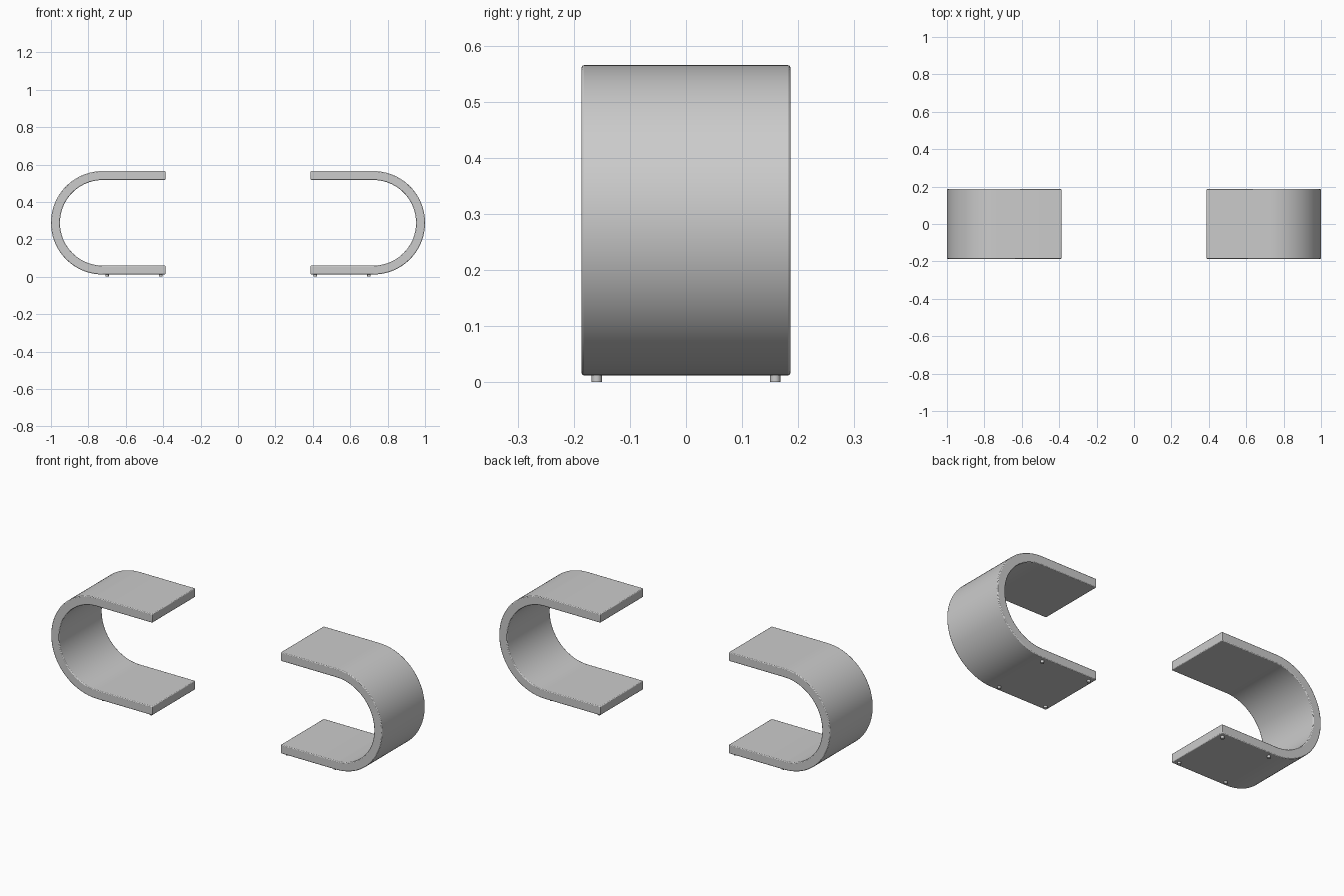
import bpy, bmesh
from math import sin, cos, pi, radians

cube = bpy.data.objects.get("Cube")
if cube:
    bpy.data.objects.remove(cube, do_unlink=True)

OUTER, THICK = 0.2765, 0.048       # bend radius and sheet thickness
CX, CZ = 1 - OUTER, 0.2885         # bend centre
END_X, HALF_W = 0.388, 0.186       # open end and half depth
BOTTOM = CZ - OUTER
STEPS = 48

grey = bpy.data.materials.new("light grey")
grey.use_nodes = True
colour = (0.6, 0.6, 0.6, 1)
grey.diffuse_color = colour
grey.node_tree.nodes["Principled BSDF"].inputs["Base Color"].default_value = colour


def finish(bm, name):
    bmesh.ops.recalc_face_normals(bm, faces=bm.faces)
    mesh = bpy.data.meshes.new(name)
    bm.to_mesh(mesh)
    bm.free()
    mesh.materials.append(grey)
    obj = bpy.data.objects.new(name, mesh)
    bpy.context.collection.objects.link(obj)
    return obj


def smooth(obj):
    bpy.ops.object.select_all(action="DESELECT")
    obj.select_set(True)
    bpy.context.view_layer.objects.active = obj
    bpy.ops.object.shade_smooth_by_angle(angle=radians(30))


def rail(radius):
    """Side path: lower leg, half-circle bend, upper leg."""
    bend = [-pi / 2 + pi * i / STEPS for i in range(STEPS + 1)]
    return ([(END_X, CZ - radius)]
            + [(CX + radius * cos(a), CZ + radius * sin(a)) for a in bend]
            + [(END_X, CZ + radius)])


def make_band(name, side):
    bm = bmesh.new()
    sections = []
    for outer, inner in zip(rail(OUTER), rail(OUTER - THICK)):
        corners = [(outer, -HALF_W), (outer, HALF_W), (inner, HALF_W), (inner, -HALF_W)]
        sections.append([bm.verts.new((side * p[0], y, p[1])) for p, y in corners])
    for a, b in zip(sections, sections[1:]):
        for i in range(4):
            j = (i + 1) % 4
            bm.faces.new((a[i], a[j], b[j], b[i]))
    bm.faces.new(sections[0])
    bm.faces.new(sections[-1])
    band = finish(bm, name)
    bevel = band.modifiers.new("soft_edges", "BEVEL")
    bevel.width = 0.004
    bevel.segments = 2
    bevel.limit_method = "ANGLE"
    bevel.angle_limit = radians(40)
    smooth(band)


def make_foot(name, x, y):
    bm = bmesh.new()
    height = BOTTOM + 0.004
    bmesh.ops.create_cone(bm, cap_ends=True, segments=24, radius1=0.009,
                          radius2=0.009, depth=height)
    bmesh.ops.translate(bm, verts=bm.verts, vec=(x, y, height / 2))
    smooth(finish(bm, name))


# Two mirrored bent bands, each on four small round feet
for label, side in (("left", 1), ("right", -1)):
    make_band(label + "_bent_band", side)
    for place, x in (("inner", 0.413), ("outer", 0.70)):
        for end, y in (("front", -0.159), ("back", 0.159)):
            make_foot(f"{label}_{place}_{end}_foot", side * x, y)
